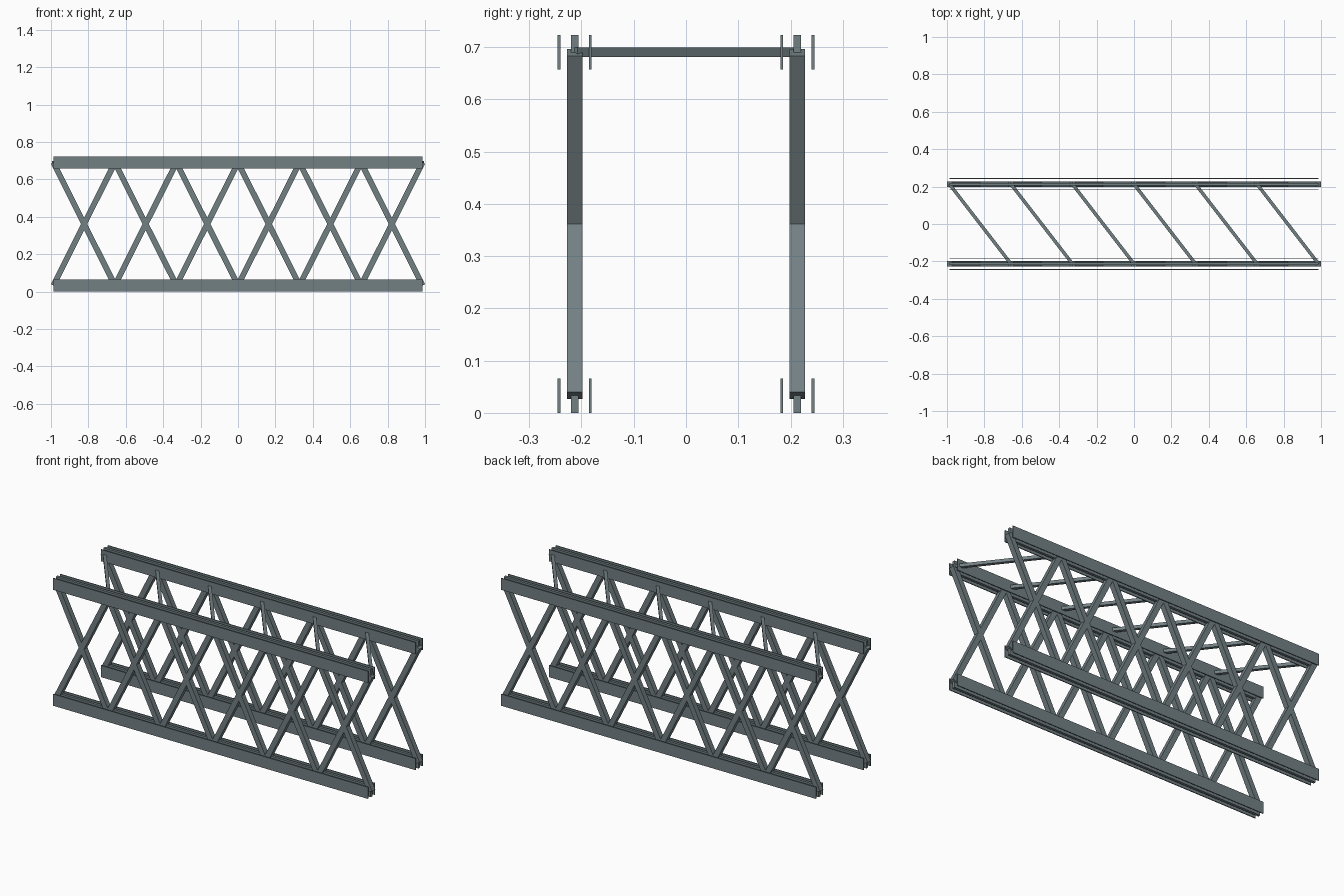
import bpy
from mathutils import Vector, Matrix

if "Cube" in bpy.data.objects:
    bpy.data.objects.remove(bpy.data.objects["Cube"])

steel = bpy.data.materials.new("blue grey steel")
steel.diffuse_color = (0.17, 0.215, 0.23, 1)
steel.use_nodes = True
steel.node_tree.nodes["Principled BSDF"].inputs["Base Color"].default_value = steel.diffuse_color

HALF = 0.9866            # half length of the chords
BAYS = 6
SIDE = 0.213             # y of each truss plane
LOW, HIGH = 0.033, 0.69  # chord centre heights


def beam(name, a, b, width, depth, across):
    """Square-ended bar from a to b; depth is measured along the vector across."""
    a, b, across = Vector(a), Vector(b), Vector(across)
    along = (b - a).normalized()
    side = across.cross(along)
    bpy.ops.mesh.primitive_cube_add(size=1)
    ob = bpy.context.object
    ob.name = name
    rot = Matrix((along, side, across)).transposed()
    size = Matrix.Diagonal(((b - a).length, width, depth))
    ob.data.transform(Matrix.Translation((a + b) / 2) @ (rot @ size).to_4x4())
    ob.data.materials.append(steel)
    return ob


nodes = [-HALF + 2 * HALF * i / BAYS for i in range(BAYS + 1)]

for label, y in (("front", -SIDE), ("back", SIDE)):
    # Chords: a core bar between two thin cover plates
    for level, z in (("lower", LOW), ("upper", HIGH)):
        for part, dy, t in (("core", 0, 0.015), ("outer_plate", -0.030, 0.005),
                            ("inner_plate", 0.030, 0.005)):
            dy = dy if y < 0 else -dy
            beam(f"{label}_{level}_chord_{part}", (-HALF, y + dy, z),
                 (HALF, y + dy, z), 0.066, t, (0, 1, 0))
    # Crossed diagonals in every bay
    for x0, x1 in zip(nodes, nodes[1:]):
        beam(f"{label}_rising_diagonal", (x0, y, LOW), (x1, y, HIGH), 0.03, 0.03, (0, 1, 0))
        beam(f"{label}_falling_diagonal", (x0, y, HIGH), (x1, y, LOW), 0.03, 0.03, (0, 1, 0))

# Slanted top bracing between the two trusses
for x0, x1 in zip(nodes, nodes[1:]):
    beam("top_brace", (x0, SIDE, HIGH), (x1, -SIDE, HIGH), 0.018, 0.018, (0, 0, 1))
